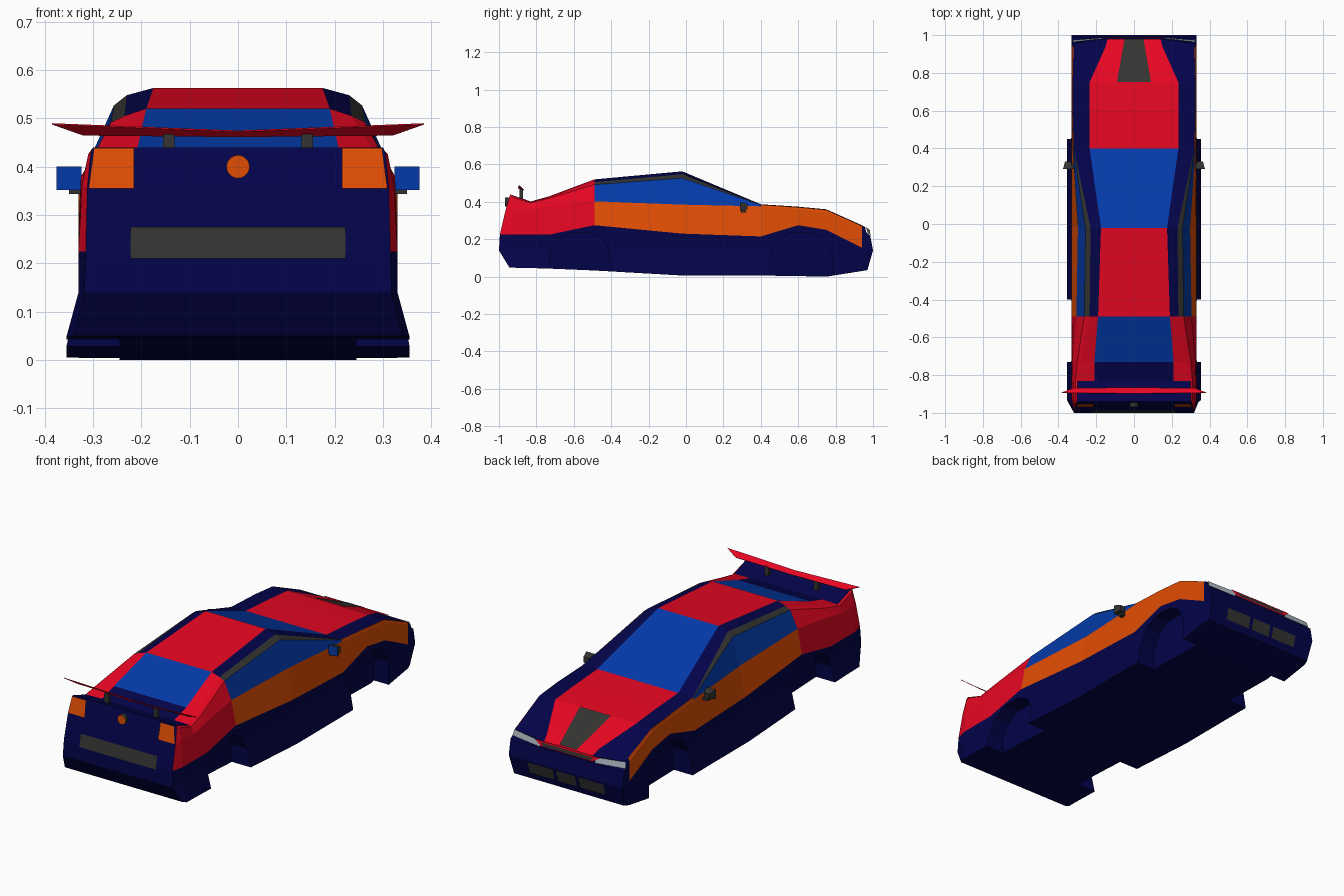
import bpy, bmesh, math
from mathutils import Vector, Matrix

if "Cube" in bpy.data.objects:
    bpy.data.objects.remove(bpy.data.objects["Cube"])

COLOURS = {
    "navy": (0.001, 0.001, 0.068), "red": (0.80, 0.002, 0.016),
    "orange": (0.76, 0.075, 0.001), "blue": (0.001, 0.042, 0.40),
    "grey": (0.033, 0.033, 0.031), "pale_grey": (0.42, 0.48, 0.53),
}
MATS = {}
for n, c in COLOURS.items():
    MATS[n] = bpy.data.materials.new(n)
    MATS[n].diffuse_color = (*c, 1)


def finish(name, bm, mats):
    me = bpy.data.meshes.new(name)
    bm.to_mesh(me)
    bm.free()
    for m in mats:
        me.materials.append(MATS[m])
    ob = bpy.data.objects.new(name, me)
    bpy.context.collection.objects.link(ob)
    return ob


def flip_x(pts):
    return [(-x, y, z) for x, y, z in pts]


def plate(name, pts, mat, mirror=False):
    """Flat detail lying just off the body, facing away from the car centre."""
    bm = bmesh.new()
    for p in ([pts, flip_x(pts)] if mirror else [pts]):
        f = bm.faces.new([bm.verts.new(v) for v in p])
        f.normal_update()
        if f.normal.dot(f.calc_center_median() - Vector((0, 0, 0.2))) < 0:
            f.normal_flip()
    return finish(name, bm, [mat])


def box(bm, lo, hi):
    lo, hi = Vector(lo), Vector(hi)
    m = Matrix.Translation((lo + hi) / 2) @ Matrix.Diagonal((*(hi - lo), 1))
    return bmesh.ops.create_cube(bm, size=1, matrix=m)["verts"]


# ---- body: lofted cross-sections, half profile mirrored ----
def section(y, zb, xb, zd, e, f, g):
    return [(xb, y, zb), (0.33, y, 0.14), (0.33, y, zd),
            (e[0], y, e[1]), (f[0], y, f[1]), (g[0], y, g[1])]


sections = [
    [(.34, -.945, .05), (.318, -1, .14), (.315, -.995, .225),
     (.312, -.965, .355), (.30, -.94, .44), (.21, -.94, .44)],
    section(-.932, .048, .355, .225, (.323, .36), (.301, .436), (.21, .437)),
    section(-.83, .046, .355, .225, (.324, .36), (.30, .40), (.21, .402)),
    section(-.73, .043, .355, .225, (.325, .38), (.285, .425), (.21, .43)),
    section(-.49, .033, .355, .275, (.305, .403), (.235, .505), (.19, .52)),
    section(-.02, .006, .355, .23, (.297, .385), (.23, .548), (.175, .563)),
    section(.40, .006, .355, .215, (.325, .376), (.319, .385), (.235, .387)),
    section(.60, .003, .355, .275, (.33, .36), (.325, .372), (.235, .374)),
    section(.75, 0, .33, .25, (.33, .345), (.325, .358), (.235, .36)),
    section(.94, .03, .33, .155, (.33, .262), (.32, .272), (.15, .275)),
    [(.32, .97, .035), (.33, 1, .14), (.33, .985, .22),
     (.33, .965, .235), (.32, .957, .262), (.14, .98, .25)],
]
# colour of each band from sill up to the centre panel, per stretch of length
BODY_MATS = ["navy", "red", "orange", "blue", "grey"]
BANDS = ["NNRRRNN", "NNRRRNN", "NNRRRRN", "NNRRRRB", "NNOBGNR", "NNOBGNB",
         "NNOOONR", "NNOOONR", "NNOOONR", "NNNNNNR"]
bm = bmesh.new()
rings = []
for s in sections:
    e, f = Vector(s[3]), Vector(s[4])
    rail = e.lerp(f, 0.87)                         # lower edge of the window rail
    rail.x = e.x + (f.x - e.x) * 0.6
    half = s[:4] + [tuple(rail)] + s[4:]
    rings.append([bm.verts.new(p) for p in half + flip_x(half)[::-1]])
for j, band in enumerate(BANDS):
    for k in range(14):
        k2 = (k + 1) % 14
        f = bm.faces.new((rings[j][k], rings[j][k2], rings[j + 1][k2], rings[j + 1][k]))
        f.material_index = 0 if k == 13 else "NROBG".index(band[min(k, 12 - k)])
for r in (rings[0], rings[-1]):
    for i in range(6):
        bm.faces.new((r[i], r[i + 1], r[12 - i], r[13 - i]))
bmesh.ops.recalc_face_normals(bm, faces=bm.faces)
body = finish("car_body", bm, BODY_MATS)

# ---- wheel wells cut into both sides ----
bm = bmesh.new()
ARCH = [(-.165, -.1), (.165, -.1), (.165, .12), (.125, .195), (.055, .235),
        (-.055, .235), (-.125, .195), (-.165, .12)]
for cy in (-.565, .615):
    for s in (1, -1):
        f = bm.faces.new([bm.verts.new((s * .245, cy + y, z)) for y, z in ARCH])
        ext = bmesh.ops.extrude_face_region(bm, geom=[f])["geom"]
        bmesh.ops.translate(bm, vec=(s * .25, 0, 0),
                            verts=[v for v in ext if isinstance(v, bmesh.types.BMVert)])
bmesh.ops.recalc_face_normals(bm, faces=bm.faces)
cutter = finish("wheel_well_cutter", bm, ["navy"])
cutter.hide_render = True
cutter.hide_viewport = True
cutter.display_type = 'WIRE'
mod = body.modifiers.new("wheel_wells", 'BOOLEAN')
mod.operation = 'DIFFERENCE'
mod.solver = 'EXACT'
mod.object = cutter

# ---- rear details ----
plate("tail_light", [(.215, -.969, .355), (.309, -.969, .355), (.298, -.952, .439), (.215, -.952, .439)],
      "orange", True)
plate("rear_grille", [(-.222, -1, .21), (.222, -1, .21), (.222, -.987, .275), (-.222, -.987, .275)], "grey")
bm = bmesh.new()
bmesh.ops.create_cone(bm, cap_ends=True, segments=20, radius1=.024, radius2=.024, depth=.025,
                      matrix=Matrix.Translation((0, -.955, .40)) @ Matrix.Rotation(math.pi / 2, 4, 'X'))
bm.normal_update()
for f in bm.faces:
    f.material_index = 1 if f.normal.y < -.9 else 0
finish("round_rear_badge", bm, ["grey", "orange"])

# ---- spoiler: shallow V wing, rising to the rear, on two posts ----
bm = bmesh.new()
rear = [(-.385, -.893, .49), (0, -.897, .475), (.385, -.893, .49)]
fore = [(-.32, -.868, .467), (0, -.866, .464), (.32, -.868, .467)]
r_v, f_v = ([bm.verts.new(p) for p in row] for row in (rear, fore))
for i in range(2):
    bm.faces.new((r_v[i], r_v[i + 1], f_v[i + 1], f_v[i]))
wing = finish("spoiler_wing", bm, ["red"])
wing.modifiers.new("thickness", 'SOLIDIFY').thickness = .003
bm = bmesh.new()
for s in (1, -1):
    box(bm, (s * .143 - .012, -.89, .405), (s * .143 + .012, -.872, .468))
finish("spoiler_posts", bm, ["grey"])

# ---- nose details ----
plate("headlight", [(.16, .986, .223), (.328, .972, .232), (.322, .963, .263), (.16, .982, .252)],
      "pale_grey", True)
plate("nose_lip", [(-.15, .988, .228), (.15, .988, .228), (.19, .984, .256), (-.19, .984, .256)], "red")
plate("nose_slot", [(-.135, .991, .233), (.135, .991, .233), (.155, .988, .249), (-.155, .988, .249)], "grey")
plate("hood_vent", [(-.09, .752, .363), (.09, .752, .363), (.05, .98, .26), (-.05, .98, .26)], "grey")
for name, x0, x1 in (("grille_left", -.22, -.075), ("grille_middle", -.055, .055), ("grille_right", .075, .22)):
    plate(name, [(x0, .986, .07), (x1, .986, .07), (x1, 1, .13), (x0, 1, .13)], "grey")

# ---- side mirrors ----
bm = bmesh.new()
for s in (1, -1):
    vs = box(bm, (s * .35 - .026, .29, .352), (s * .35 + .026, .33, .40))
    for v in vs:                                   # tapered housing
        if v.co.y > .31:
            v.co = Vector((s * .35, .33, .372)).lerp(v.co, .6)
    box(bm, (s * .325 - .025, .295, .344), (s * .325 + .025, .32, .356))
bm.normal_update()
for f in bm.faces:
    if f.normal.y < -.9 and f.calc_center_median().z > .36:
        f.material_index = 1
finish("side_mirrors", bm, ["grey", "blue"])

for m in bpy.data.materials:
    if m.users and not m.is_grease_pencil:
        m.use_nodes = True
        m.node_tree.nodes["Principled BSDF"].inputs["Base Color"].default_value = m.diffuse_color
